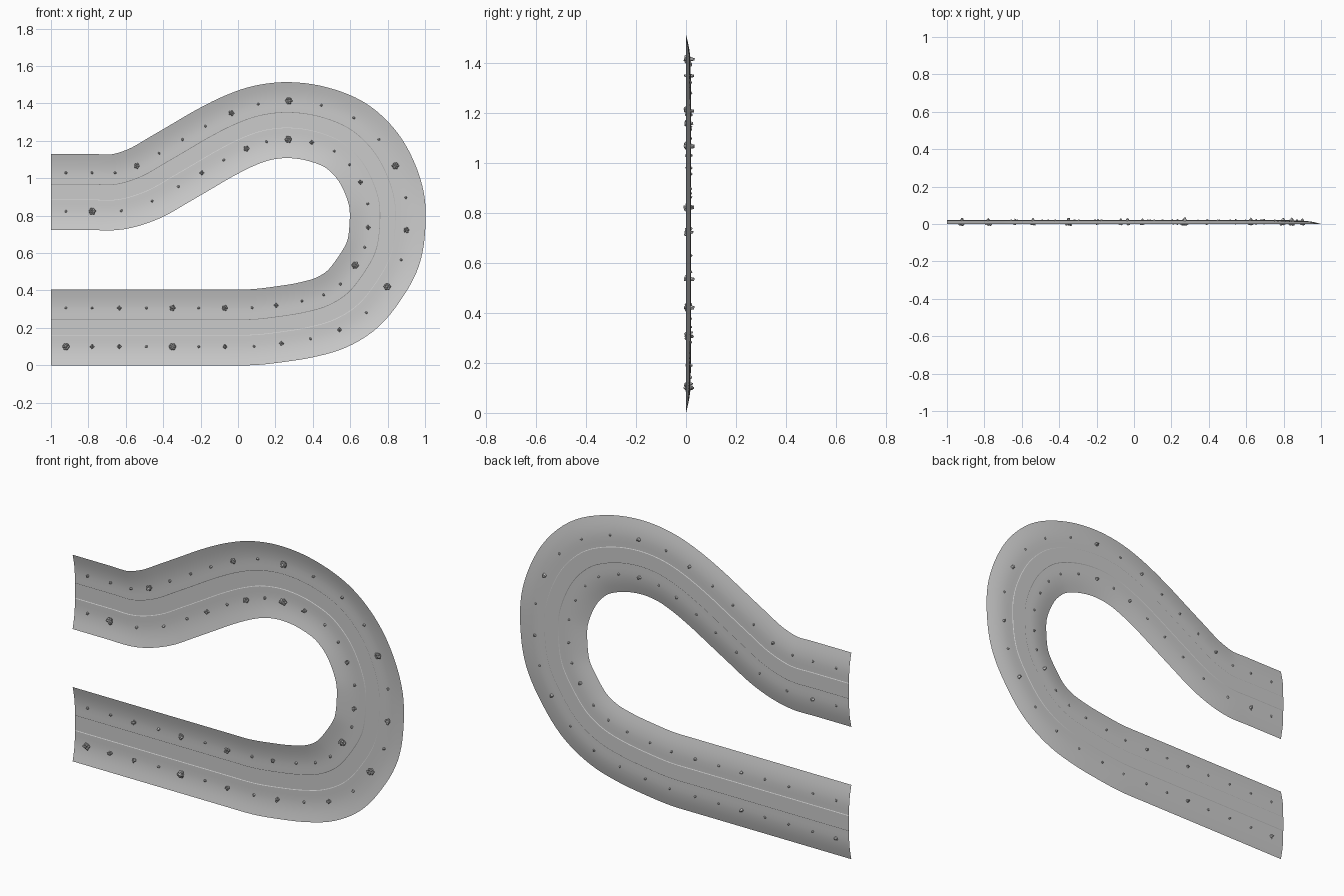
import bpy, bmesh, random
from mathutils import Vector, Matrix

if "Cube" in bpy.data.objects:
    bpy.data.objects.remove(bpy.data.objects["Cube"])

random.seed(4)

# Centre line of the winding track (x, z); every point also carries a pair of verge plants
ROUTE = [(-1 + 0.08, .203), (-.78, .203), (-.635, .203), (-.49, .203), (-.35, .203), (-.21, .203),
         (-.07, .203), (.08, .204), (.218, .219), (.365, .243), (.5, .283), (.617, .358),
         (.712, .478), (.775, .597), (.798, .73), (.795, .88), (.748, 1.023), (.675, 1.14),
         (.567, 1.234), (.42, 1.291), (.27, 1.311), (.13, 1.296), (.005, 1.253), (-.125, 1.188),
         (-.245, 1.118), (-.37, 1.045), (-.5, .972), (-.64, .928), (-.78, .926), (-.92, .926)]
# Plant sizes along the inner and outer verge (1 = stone, 2..4 = bush)
INNER = "112131312111412121124131211141"
OUTER = "422141212121413141114131111121"[:-4] + "3111"


def smooth_path(pts, steps=5):
    """Catmull-Rom interpolation."""
    p = [Vector(a) for a in pts]
    out = []
    for i in range(1, len(p) - 2):
        a, b, c, d = p[i - 1:i + 3]
        for k in range(steps):
            t = k / steps
            out.append(.5 * (2 * b + (c - a) * t + (2 * a - 5 * b + 4 * c - d) * t * t
                             + (3 * b - a - 3 * c + d) * t ** 3))
    return out + [p[-2]]


def side(pts, i):
    """Unit normal pointing to the inner side of the bend."""
    t = (pts[min(i + 1, len(pts) - 1)] - pts[max(i - 1, 0)]).normalized()
    return Vector((-t.y, t.x))


def finish(bm, name, angle=None):
    me = bpy.data.meshes.new(name)
    bm.to_mesh(me)
    bm.free()
    ob = bpy.data.objects.new(name, me)
    bpy.context.collection.objects.link(ob)
    if angle:
        bpy.ops.object.select_all(action='DESELECT')
        ob.select_set(True)
        bpy.context.view_layer.objects.active = ob
        bpy.ops.object.shade_smooth_by_angle(angle=angle)
    return ob


def sweep(name, path, profile):
    """Sweep a cross-section of (offset, y) points along the path."""
    bm = bmesh.new()
    rows = []
    for i, p in enumerate(path):
        n = side(path, i)
        rows.append([bm.verts.new((p.x + n.x * o, y, p.y + n.y * o)) for o, y in profile])
    for r, s in zip(rows, rows[1:]):
        for k in range(len(profile) - 1):
            bm.faces.new((r[k], s[k], s[k + 1], r[k + 1]))
    return finish(bm, name, .5)


# Track bed: curved banks, shallow step down to a flat centre lane
path = smooth_path([(-1.08, .203), (-1, .203)] + ROUTE + [(-1, .926), (-1.08, .926)])
half = [(.203, 0), (.185, .0045), (.165, .009), (.145, .013), (.12, .0165), (.095, .0185),
        (.07, .0185), (.043, .0185), (.04, .0205)]
sweep("track_bed", path, [(-o, y) for o, y in half] + half[::-1])


def blob(bm, pos, size):
    m = Matrix.Translation(pos) @ Matrix.Rotation(random.uniform(0, 6.28), 4, 'Y') @ Matrix.Diagonal((*size, 1))
    vs = bmesh.ops.create_icosphere(bm, subdivisions=1, radius=1, matrix=m)["verts"]
    for v in vs:
        v.co += Vector([random.uniform(-.12, .12) * s for s in size])


# Stones and clustered bushes along both verges
stones, bushes = bmesh.new(), bmesh.new()
route = [Vector(p) for p in ROUTE]
for sizes, off in ((INNER, .103), (OUTER, -.103)):
    for i, p in enumerate(route):
        c = p + side(route, i) * off
        s = int(sizes[i])
        if s == 1:
            blob(stones, (c.x, .015, c.y), (.008, .011, .007))
            continue
        r = .005 + .0035 * s
        blob(bushes, (c.x, .012, c.y), (r * .6, .012 + .003 * s, r * .6))
        for k in range(2 + s):
            d = Matrix.Rotation(6.283 * k / (2 + s), 2) @ Vector((r * .6, 0))
            blob(bushes, (c.x + d.x, random.uniform(.002, .014) - .001 * s, c.y + d.y),
                 (r * .45, r * .5, r * .45))
finish(stones, "verge_stones")
finish(bushes, "verge_bushes")
